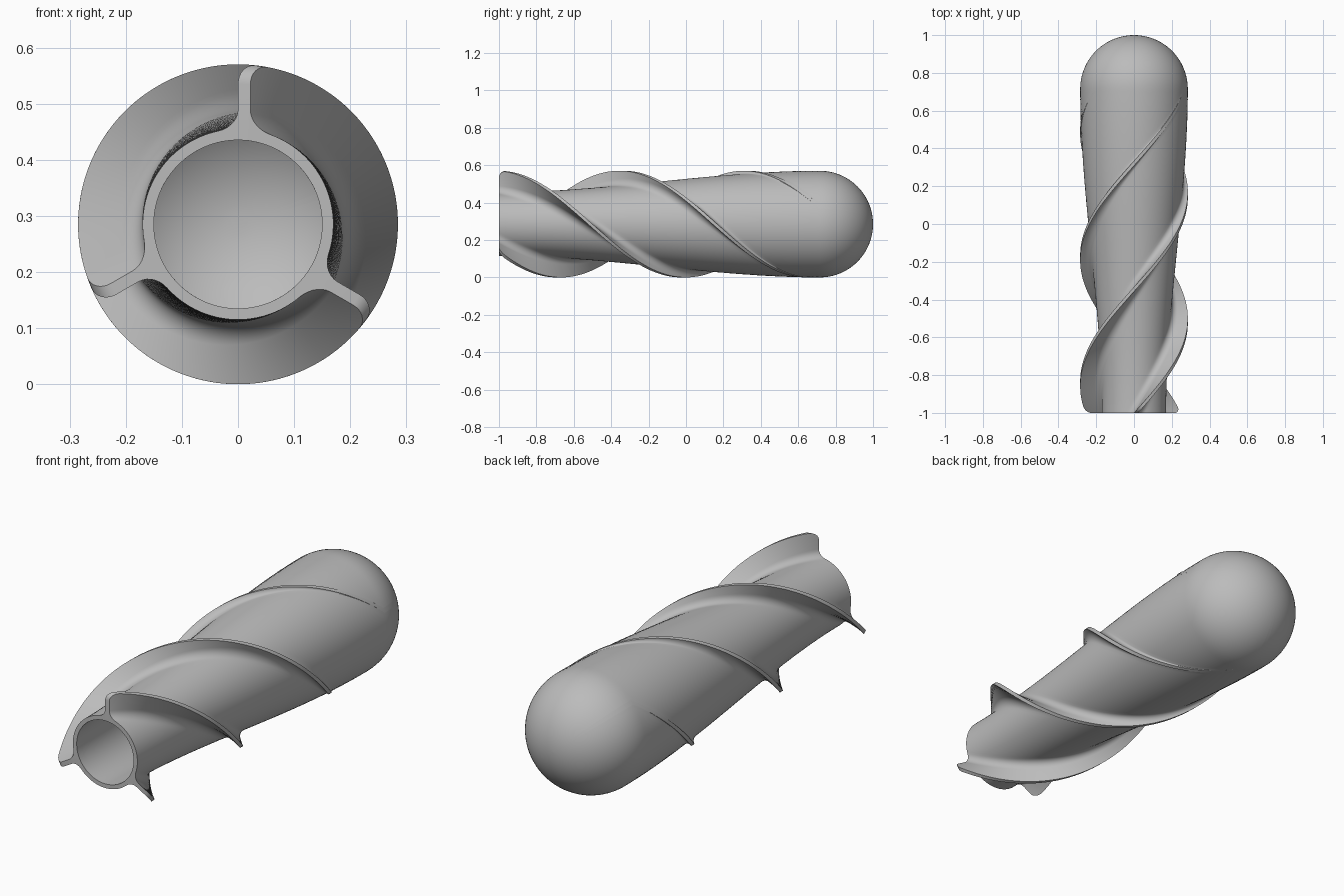
import bpy, bmesh, math

cube = bpy.data.objects.get("Cube")
if cube:
    bpy.data.objects.remove(cube, do_unlink=True)

R = 0.285            # outer radius, also height of the axis
CORE = 0.17          # core radius at the open end
WALL = 0.02          # shell thickness
DOME_Y = 1 - R       # where the round nose starts
HALF_FIN = 0.011     # half thickness of a fin
FILLET = 0.035
ROUND = 0.035        # rounded corner where each fin starts
PERIOD = 2 * math.pi / 3


def core_radius(y):
    t = min(1, (y + 1) / (DOME_Y + 1))
    return CORE + (R - CORE) * t * t * (3 - 2 * t)


def tip_radius(y):
    k = max(0, 1 - (y + 1) / ROUND)
    return R - ROUND * (1 - math.sqrt(1 - k * k))


def section(y):
    """Angles and radii of the finned cross-section, three fins around."""
    core, tip = core_radius(y), tip_radius(y)
    f = max(0.0005, min(FILLET, tip - core))
    half = []
    for i in range(8):
        a = i / 7 * math.pi / 2
        half.append((HALF_FIN + f - f * math.sin(a), min(R, core + f * (1 - math.cos(a)))))
    half.append((HALF_FIN, max(tip, half[-1][1])))
    profile = [(-u, r) for u, r in half] + [(0, half[-1][1])] + half[::-1]
    fin = [(math.asin((u + HALF_FIN) / r), r) for u, r in profile]
    start, end = fin[-1][0], fin[0][0] + PERIOD
    arc = [(start + (end - start) * i / 25, core) for i in range(1, 25)]
    return [(a + k * PERIOD, r) for k in range(3) for a, r in fin + arc]


def place(points, y):
    turn = math.pi * (min(y, DOME_Y) + 1)
    return [(r * math.sin(a + turn), y, R + r * math.cos(a + turn)) for a, r in points]


# Stations along the axis, denser at the rounded fin starts
stations = [-1 + ROUND * (1 - math.cos(i / 8 * math.pi / 2)) for i in range(8)]
first = -1 + ROUND
stations += [first + (DOME_Y - first) * i / 120 for i in range(121)]
nose_angles = [a for a, r in section(DOME_Y)]


def dome(radius, smallest):
    last = math.acos(smallest / radius)
    rings = []
    for i in range(1, 25):
        t = last * i / 24
        ring = [(a, radius * math.cos(t)) for a in nose_angles]
        rings.append(place(ring, DOME_Y + radius * math.sin(t)))
    return rings


# Outer skin with spiral fins and nose, then the hollow inside
outer = [place(section(y), y) for y in stations] + dome(R, 0.002)
inner = [place([(a, core_radius(y) - WALL) for a, r in section(y)], y) for y in stations]
inner += dome(R - WALL, 0.018)

bm = bmesh.new()


def skin(rings):
    rows = [[bm.verts.new(p) for p in ring] for ring in rings]
    n = len(rows[0])
    for a, b in zip(rows, rows[1:]):
        for i in range(n):
            j = (i + 1) % n
            bm.faces.new((a[i], a[j], b[j], b[i]))
    bm.faces.new(rows[-1])
    return rows[0]


mouth_out, mouth_in = skin(outer), skin(inner)
for i in range(len(mouth_out)):
    j = (i + 1) % len(mouth_out)
    bm.faces.new((mouth_out[i], mouth_in[i], mouth_in[j], mouth_out[j]))
bmesh.ops.recalc_face_normals(bm, faces=bm.faces)

mesh = bpy.data.meshes.new("spiral_finned_shell")
bm.to_mesh(mesh)
bm.free()
shell = bpy.data.objects.new("spiral_finned_shell", mesh)
bpy.context.collection.objects.link(shell)

# Plain grey finish
grey = bpy.data.materials.new("plain_grey")
grey.use_nodes = True
colour = (0.5, 0.5, 0.5, 1)
grey.diffuse_color = colour
for node in grey.node_tree.nodes:
    if node.type == "BSDF_PRINCIPLED":
        node.inputs["Base Color"].default_value = colour
mesh.materials.append(grey)

bpy.ops.object.select_all(action="DESELECT")
shell.select_set(True)
bpy.context.view_layer.objects.active = shell
bpy.ops.object.shade_smooth_by_angle(angle=math.radians(35))
